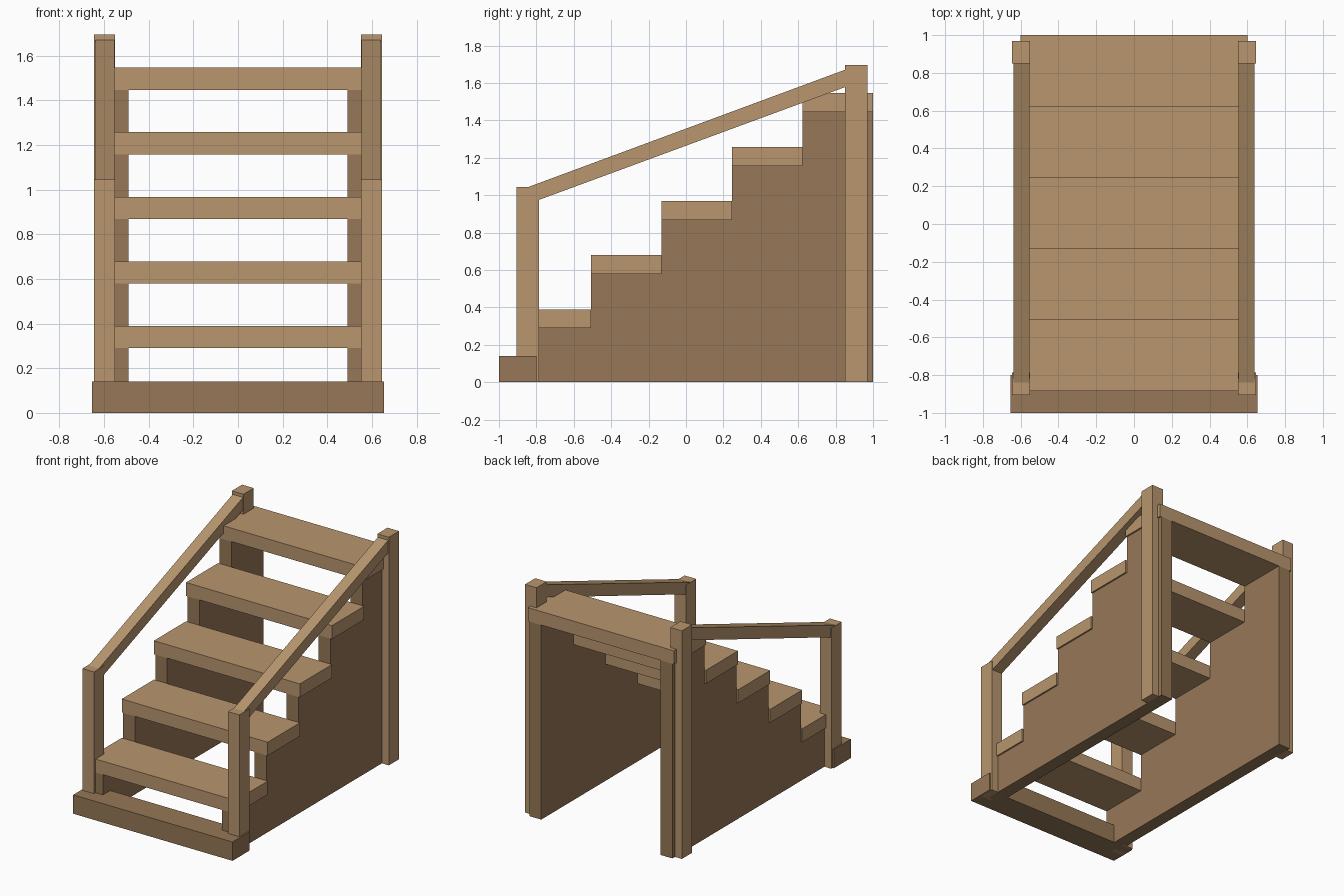
import bpy, bmesh

if "Cube" in bpy.data.objects:
    bpy.data.objects.remove(bpy.data.objects["Cube"])


def material(name, color):
    m = bpy.data.materials.new(name)
    m.diffuse_color = color
    m.use_nodes = True
    m.node_tree.nodes["Principled BSDF"].inputs["Base Color"].default_value = m.diffuse_color
    return m


LIGHT = material("light_wood", (0.48, 0.305, 0.155, 1))
DARK = material("dark_wood", (0.305, 0.185, 0.095, 1))


def extrude_profile(name, points, x0, x1, mat):
    """Side profile of (y, z) points, extruded along x."""
    bm = bmesh.new()
    face = bm.faces.new([bm.verts.new((x0, y, z)) for y, z in points])
    new = bmesh.ops.extrude_face_region(bm, geom=[face])["geom"]
    verts = [v for v in new if isinstance(v, bmesh.types.BMVert)]
    bmesh.ops.translate(bm, verts=verts, vec=(x1 - x0, 0, 0))
    bmesh.ops.recalc_face_normals(bm, faces=bm.faces)
    mesh = bpy.data.meshes.new(name)
    bm.to_mesh(mesh)
    bm.free()
    mesh.materials.append(mat)
    ob = bpy.data.objects.new(name, mesh)
    bpy.context.collection.objects.link(ob)
    return ob


def box(name, x, y, z, mat):
    points = [(y[0], z[0]), (y[1], z[0]), (y[1], z[1]), (y[0], z[1])]
    return extrude_profile(name, points, x[0], x[1], mat)


def mirror(ob):
    ob.modifiers.new("mirror", "MIRROR").use_axis[0] = True


STEPS, FRONT, DEPTH = 5, -0.885, 0.377
RISE, FIRST, THICK = 0.289, 0.29, 0.10

# Base beam
box("base_beam", (-0.655, 0.655), (-1.0, -0.80), (0, 0.14), DARK)

# Treads, and the stepped outline of the stringers beneath them
outline = [(1.0, 0), (FRONT, 0)]
for i in range(STEPS):
    y0 = FRONT + i * DEPTH
    y1 = min(y0 + DEPTH, 1.0)
    z = FIRST + i * RISE
    box(f"tread_{i + 1}", (-0.60, 0.60), (y0, y1), (z, z + THICK), LIGHT)
    outline += [(y0, z), (y1, z)]

# Stringers
mirror(extrude_profile("stringers", outline, 0.49, 0.588, DARK))

# Posts
mirror(box("front_posts", (0.55, 0.645), (-0.905, -0.785), (0, 1.045), LIGHT))
mirror(box("back_posts", (0.55, 0.645), (0.85, 0.97), (0, 1.695), LIGHT))

# Sloping handrails, let into the posts
rail = [(-0.84, 1.045), (-0.84, 0.955), (0.87, 1.585), (0.87, 1.678)]
mirror(extrude_profile("handrails", rail, 0.554, 0.639, LIGHT))
